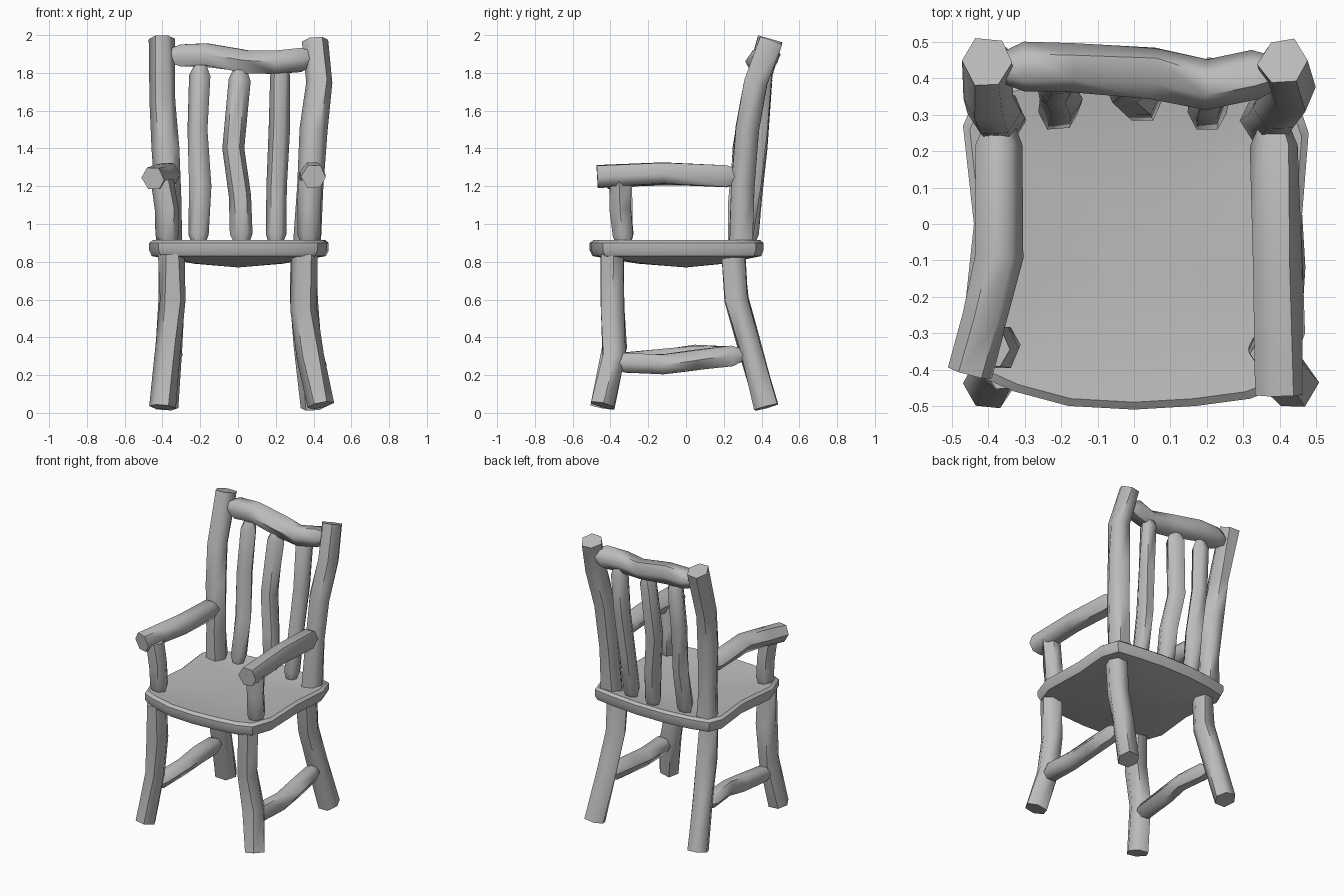
import bpy
import bmesh
import math
import random
from mathutils import Vector

random.seed(4)

default_cube = bpy.data.objects.get("Cube")
if default_cube:
    bpy.data.objects.remove(default_cube, do_unlink=True)

# One plain grey for the whole chair
GREY = (0.5, 0.5, 0.5, 1)
grey = bpy.data.materials.new("plain_grey")
grey.use_nodes = True
grey.diffuse_color = GREY
shader = next(n for n in grey.node_tree.nodes if n.type == "BSDF_PRINCIPLED")
shader.inputs["Base Color"].default_value = GREY

SIDES = 6


def finish(bm, name, angle):
    """Turn a bmesh into a named, shaded object."""
    bmesh.ops.recalc_face_normals(bm, faces=bm.faces[:])
    mesh = bpy.data.meshes.new(name)
    bm.to_mesh(mesh)
    bm.free()
    mesh.materials.append(grey)
    obj = bpy.data.objects.new(name, mesh)
    bpy.context.collection.objects.link(obj)
    bpy.ops.object.select_all(action="DESELECT")
    obj.select_set(True)
    bpy.context.view_layer.objects.active = obj
    bpy.ops.object.shade_smooth_by_angle(angle=math.radians(angle))
    return obj


def bridge(bm, lower, upper):
    """Join two rings of equal length with quads."""
    count = len(lower)
    for i in range(count):
        j = (i + 1) % count
        bm.faces.new((lower[i], lower[j], upper[j], upper[i]))


def round_end(points, index, inward, length):
    """Insert a ring just inside a tapered end."""
    end, near = points[index], points[inward]
    return end + (near - end).normalized() * length


def log(name, path, radius, taper_start=False, taper_end=False):
    """A rough branch: a six-sided tube with slightly uneven rings."""
    points = [Vector(p) for p in path]
    scales = [1.0] * len(points)
    if taper_start:
        points.insert(1, round_end(points, 0, 1, radius))
        scales = [0.6] + scales
    if taper_end:
        points.insert(-1, round_end(points, -1, -2, radius))
        scales = scales + [0.6]

    along = (points[-1] - points[0]).normalized()
    side = Vector((0, 1, 0)) if abs(along.x) > 0.7 else Vector((1, 0, 0))
    bm = bmesh.new()
    rings = []
    for k, centre in enumerate(points):
        before = points[max(k - 1, 0)]
        after = points[min(k + 1, len(points) - 1)]
        tangent = (after - before).normalized()
        u = (side - tangent * side.dot(tangent)).normalized()
        v = tangent.cross(u)
        ring = []
        for i in range(SIDES):
            turn = math.tau * i / SIDES + random.uniform(-0.1, 0.1)
            reach = radius * scales[k] * random.uniform(0.95, 1.08)
            offset = u * math.cos(turn) + v * math.sin(turn)
            ring.append(bm.verts.new(centre + offset * reach))
        rings.append(ring)
    for lower, upper in zip(rings, rings[1:]):
        bridge(bm, lower, upper)
    bm.faces.new(rings[0])
    bm.faces.new(rings[-1])
    return finish(bm, name, 60)


def seat(name):
    """Thick slab with a bowed front, bellied underside and dished top."""
    outline = [
        (-.42, -.42), (-.33, -.46), (-.18, -.5), (0, -.51), (.17, -.5),
        (.32, -.48), (.42, -.44), (.47, -.3), (.46, 0), (.48, .25),
        (.44, .37), (.3, .39), (.1, .41), (-.12, .41), (-.3, .39),
        (-.43, .36), (-.47, .27), (-.44, 0), (-.47, -.28),
    ]
    # Each level is a scale of the outline and a height
    levels = [(.5, .79), (.85, .82), (.97, .83), (1, .86), (1, .9),
              (.96, .915), (.75, .9), (.4, .89)]
    bm = bmesh.new()
    rings = []
    for scale, z in levels:
        rings.append([bm.verts.new((x * scale, y * scale, z))
                      for x, y in outline])
    for lower, upper in zip(rings, rings[1:]):
        bridge(bm, lower, upper)
    for ring, z in ((rings[0], .77), (rings[-1], .885)):
        middle = bm.verts.new((0, 0, z))
        for i, vert in enumerate(ring):
            bm.faces.new((vert, ring[(i + 1) % len(ring)], middle))
    return finish(bm, name, 40)


seat("seat")

# Legs
log("front_leg_right",
    [(-.35, -.39, .84), (-.345, -.39, .6), (-.37, -.38, .35),
     (-.4, -.44, .03)], .07)
log("front_leg_left",
    [(.35, -.39, .84), (.345, -.39, .55), (.385, -.38, .3),
     (.435, -.44, .04)], .07)
log("back_leg_right",
    [(-.35, .25, .84), (-.35, .27, .6), (-.365, .34, .35),
     (-.39, .425, .03)], .07)
log("back_leg_left",
    [(.35, .25, .84), (.35, .27, .6), (.37, .34, .35),
     (.4, .425, .03)], .07)

# Side stretchers between the legs
log("stretcher_right",
    [(-.37, -.38, .27), (-.355, -.1, .29), (-.35, .05, .31),
     (-.365, .3, .3)], .055, True, True)
log("stretcher_left",
    [(.4, -.38, .27), (.41, -.12, .255), (.4, .05, .28),
     (.38, .3, .31)], .058, True, True)

# Back posts
log("back_post_right",
    [(-.365, .29, .88), (-.37, .29, 1.1), (-.385, .31, 1.4),
     (-.4, .35, 1.65), (-.405, .445, 1.98)], .07)
log("back_post_left",
    [(.365, .29, .88), (.38, .3, 1.2), (.4, .325, 1.5),
     (.43, .37, 1.75), (.41, .445, 1.97)], .07)

# Top rail
log("top_rail",
    [(-.37, .43, 1.89), (-.17, .43, 1.895), (.05, .415, 1.86),
     (.2, .385, 1.855), (.4, .42, 1.875)], .067, True, True)

# Back slats
log("slat_right",
    [(-.21, .3, .89), (-.2, .345, 1.2), (-.215, .38, 1.5),
     (-.2, .41, 1.84)], .055, True, True)
log("slat_middle",
    [(.02, .33, .89), (.01, .35, 1.15), (-.025, .38, 1.4),
     (.01, .41, 1.82)], .058, True, True)
log("slat_left",
    [(.2, .3, .89), (.205, .345, 1.2), (.22, .385, 1.5),
     (.225, .41, 1.84)], .055, True, True)

# Arm rests
log("arm_right",
    [(-.45, -.41, 1.24), (-.41, -.26, 1.255), (-.37, -.09, 1.265),
     (-.37, .28, 1.25)], .062, False, True)
log("arm_left",
    [(.4, -.47, 1.25), (.395, -.12, 1.27), (.385, .28, 1.25)],
    .065, False, True)

# Arm supports
log("arm_support_right",
    [(-.37, -.33, .88), (-.375, -.34, 1.08), (-.4, -.34, 1.23)],
    .062, True)
log("arm_support_left",
    [(.375, -.33, .88), (.375, -.35, 1.08), (.385, -.35, 1.23)],
    .062, True)
